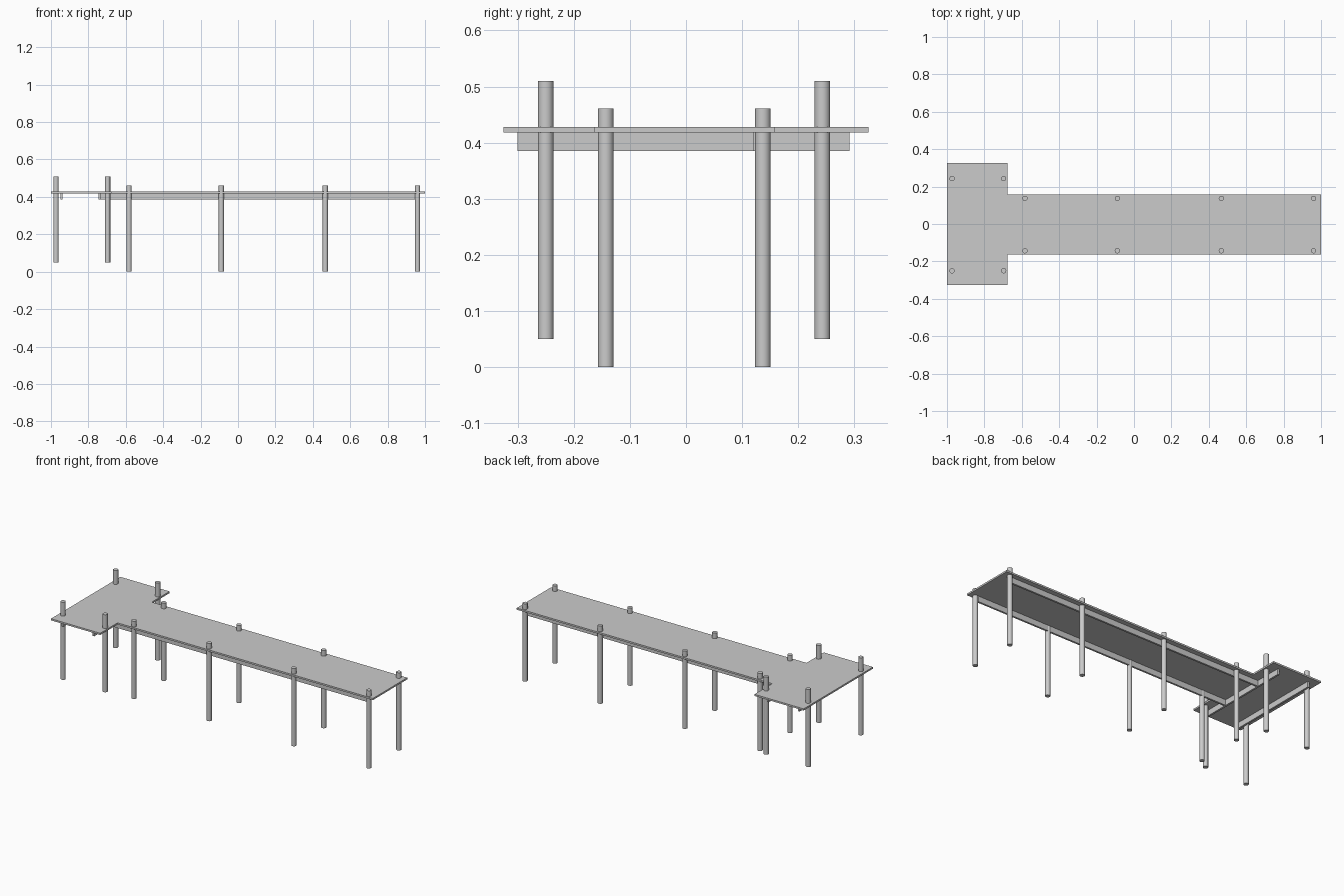
import bpy, bmesh

if "Cube" in bpy.data.objects:
    bpy.data.objects.remove(bpy.data.objects["Cube"])

DECK_BOTTOM, DECK_TOP = 0.418, 0.428
BEAM_BOTTOM = 0.385


def box(name, x, y, z):
    """Box from (min, max) ranges on each axis."""
    bpy.ops.mesh.primitive_cube_add(size=1, location=[sum(r) / 2 for r in (x, y, z)])
    ob = bpy.context.object
    ob.name = name
    ob.scale = [r[1] - r[0] for r in (x, y, z)]
    bpy.ops.object.transform_apply(location=False, rotation=False, scale=True)
    return ob


def post(name, x, y, z0, z1):
    bpy.ops.mesh.primitive_cylinder_add(vertices=20, radius=0.014, depth=z1 - z0,
                                        location=(x, y, (z0 + z1) / 2))
    bpy.context.object.name = name
    bpy.ops.object.shade_smooth_by_angle()


# T-shaped deck: wide pier head plus walkway, one extruded outline
outline = [(-1, -0.325), (-0.677, -0.325), (-0.677, -0.163), (1, -0.163),
           (1, 0.159), (-0.677, 0.159), (-0.677, 0.325), (-1, 0.325)]
bm = bmesh.new()
face = bm.faces.new([bm.verts.new((x, y, DECK_BOTTOM)) for x, y in outline])
top = bmesh.ops.extrude_face_region(bm, geom=[face])["geom"]
bmesh.ops.translate(bm, vec=(0, 0, DECK_TOP - DECK_BOTTOM),
                    verts=[g for g in top if isinstance(g, bmesh.types.BMVert)])
bmesh.ops.recalc_face_normals(bm, faces=bm.faces)
mesh = bpy.data.meshes.new("deck")
bm.to_mesh(mesh)
bm.free()
bpy.context.collection.objects.link(bpy.data.objects.new("deck", mesh))

# Beams along the walkway and across the pier head
beam_z = (BEAM_BOTTOM, DECK_BOTTOM)
for side, y0 in (("front", -0.142), ("back", 0.119)):
    box(f"walkway_beam_{side}", (-0.735, 0.95), (y0, y0 + 0.011), beam_z)
for side, x0 in (("outer", -0.949), ("inner", -0.745)):
    box(f"head_beam_{side}", (x0, x0 + 0.011), (-0.30, 0.291), beam_z)

# Walkway posts, standing on the ground
for i, x in enumerate((-0.583, -0.089, 0.467, 0.96)):
    for side, y in (("front", -0.143), ("back", 0.137)):
        post(f"walkway_post_{side}_{i + 1}", x, y, 0, 0.461)

# Pier head posts, set higher
for i, x in enumerate((-0.973, -0.697)):
    for side, y in (("front", -0.25), ("back", 0.243)):
        post(f"head_post_{side}_{i + 1}", x, y, 0.05, 0.51)
